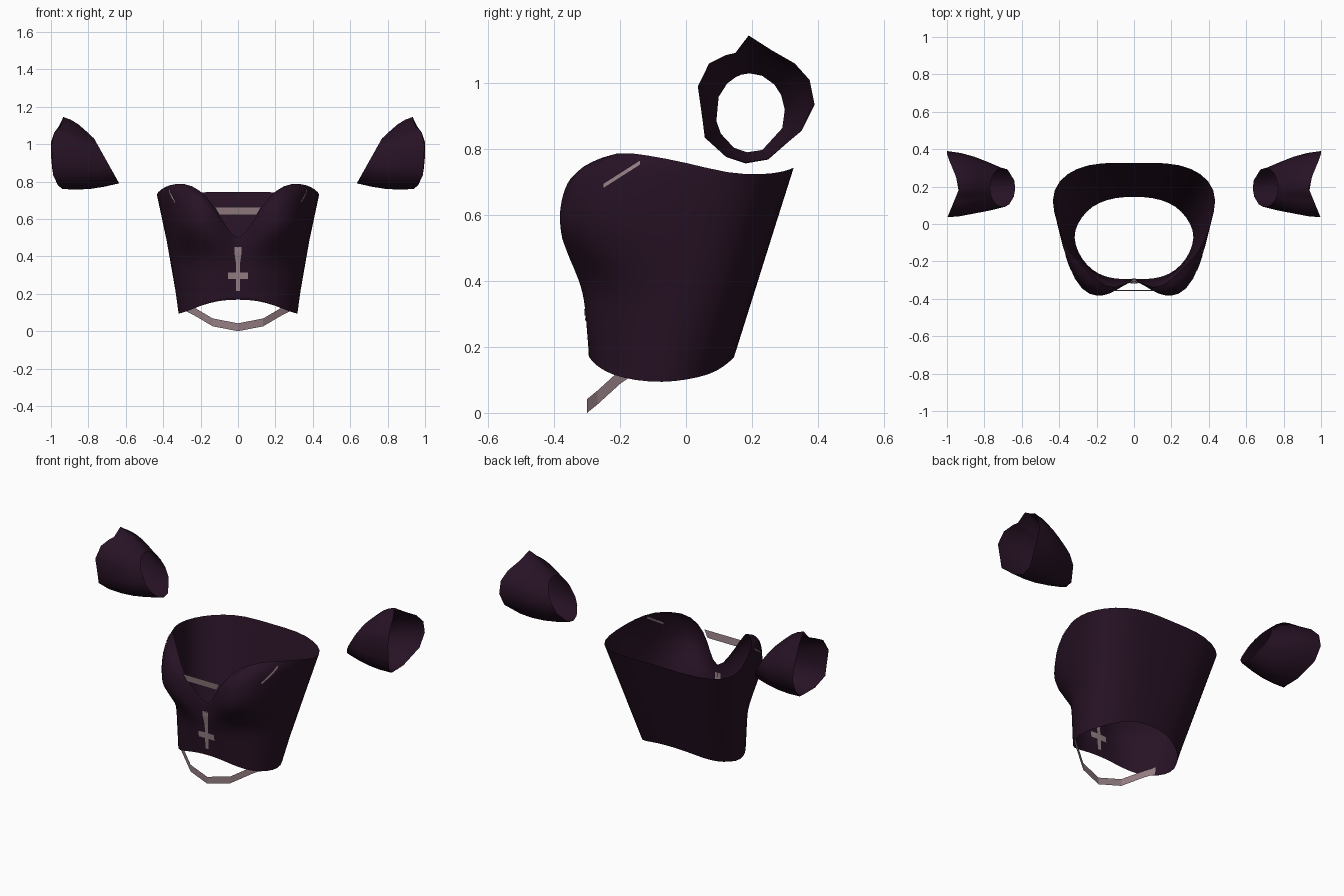
import bpy
import math
from mathutils import Vector
from mathutils.bvhtree import BVHTree

cube = bpy.data.objects.get("Cube")
if cube:
    bpy.data.objects.remove(cube, do_unlink=True)


def material(name, rgb):
    mat = bpy.data.materials.new(name)
    mat.use_nodes = True
    mat.diffuse_color = (*rgb, 1)
    bsdf = mat.node_tree.nodes["Principled BSDF"]
    bsdf.inputs["Base Color"].default_value = (*rgb, 1)
    bsdf.inputs["Roughness"].default_value = 0.8
    return mat


plum = material("dark plum cloth", (0.02, 0.006, 0.018))
rose = material("dusty rose strap", (0.30, 0.21, 0.23))


def grid(name, rows, mat, closed=False, smooth=True):
    """Skin a list of equally long point rows."""
    n = len(rows[0])
    faces = []
    for r in range(len(rows) - 1):
        for c in range(n if closed else n - 1):
            d = (c + 1) % n
            faces.append((r * n + c, r * n + d, (r + 1) * n + d, (r + 1) * n + c))
    mesh = bpy.data.meshes.new(name)
    mesh.from_pydata([tuple(p) for row in rows for p in row], [], faces)
    mesh.materials.append(mat)
    mesh.update()
    obj = bpy.data.objects.new(name, mesh)
    bpy.context.collection.objects.link(obj)
    if smooth:
        mesh.polygons.foreach_set("use_smooth", [True] * len(faces))
    return obj


def mirrored(half):
    """Close a half loop (front centre to back centre) across x."""
    return half + [Vector((-p.x, p.y, p.z)) for p in half[-2:0:-1]]


# Bodice: hem and neckline, front centre round the left side to back centre
hem = [(0, -.295, .175), (.07, -.295, .172), (.13, -.288, .16), (.19, -.268, .14),
       (.25, -.225, .115), (.3, -.155, .098), (.325, -.07, .092), (.305, 0, .1),
       (.255, .07, .115), (.19, .115, .14), (.1, .142, .165), (0, .147, .17)]
neck = [(0, -.295, .465), (.07, -.33, .57), (.13, -.345, .67), (.2, -.3, .758),
        (.29, -.21, .795), (.37, -.12, .782), (.41, 0, .76), (.447, .13, .725),
        (.405, .235, .722), (.31, .3, .732), (.18, .33, .745), (0, .325, .745)]
fullness = [0, .015, .045, .1, .15, .105, .03]


def bodice_point(col, t):
    p = Vector(hem[col]).lerp(Vector(neck[col]), t)
    s = (p.z - .35) / (neck[col][2] - .35)
    if col < len(fullness) and s > 0:
        if s < .55:
            u = s / .55
            swell = u * u * (3 - 2 * u)
        else:
            swell = math.sqrt(max(0, 1 - ((s - .55) / .45) ** 2))
        p.y -= fullness[col] * swell
    return p


steps = 14
rows = []
for i in range(steps + 1):
    u = i / steps
    t = .5 * u + .5 * math.sin(u * math.pi / 2)
    rows.append(mirrored([bodice_point(c, t) for c in range(len(hem))]))
bodice = grid("bodice", rows, plum, closed=True)
sub = bodice.modifiers.new("soft cloth", "SUBSURF")
sub.levels = sub.render_levels = 1

# Sleeve cuffs: slanted tubes with a peaked, flared outer rim (y, z outline)
flare = [(.19, 1.145), (.26, 1.1), (.33, 1.06), (.375, 1.01), (.39, .935),
         (.35, .855), (.25, .772), (.18, .76), (.12, .78), (.057, .835),
         (.05, .89), (.036, .99), (.07, 1.06), (.12, 1.085), (.15, 1.092)]
cuff_y, cuff_z = .195, .92
for side, label in ((1, "left"), (-1, "right")):
    outer, inner = [], []
    for y, z in flare:
        outer.append(Vector((.93 + .07 * min(1, abs(y - .2) / .17), y, z)))
        a = math.atan2(z - cuff_z, y - cuff_y)
        iz = .91 + .12 * math.sin(a)
        inner.append(Vector((.635 + (iz - .79) * .56, cuff_y + .105 * math.cos(a), iz)))
    rings = []
    for k in range(5):
        t = k / 4
        ring = []
        for a, b in zip(inner, outer):
            p = a.lerp(b, t)
            out = Vector((0, p.y - cuff_y, p.z - cuff_z))
            p += out * .1 * math.sin(math.pi * t)
            p.x *= side
            ring.append(p)
        rings.append(ring)
    grid(label + "_cuff", rings, plum, closed=True)

# Strap across the open neckline
grid("neck_strap", [[(-.1, -.352, .622), (.1, -.352, .622)],
                    [(-.125, -.358, .665), (.125, -.358, .665)]], rose, smooth=False)

# Hanging band below the front hem
band = [Vector((.29, -.165, .112)), Vector((.24, -.2, .088)),
        Vector((.135, -.268, .026)), Vector((0, -.3, 0))]
band += [Vector((-p.x, p.y, p.z)) for p in band[-2::-1]]
grid("hanging_band", [band, [p + Vector((0, 0, .042)) for p in band]], rose, smooth=False)

# Thin trim laid on both faces of the cloth
bpy.context.view_layer.update()
surface = BVHTree.FromObject(bodice, bpy.context.evaluated_depsgraph_get())


def lay(name, points, direction, rows_of=2):
    """Project pairs of points along a direction onto the bodice."""
    d = Vector(direction)
    for word, lift in (("outer", -.004), ("inner", .004)):
        hits = []
        for p in points:
            hit = surface.ray_cast(Vector(p), d)[0]
            hits.append((hit if hit else Vector(p) + d) + d * lift)
        pairs = [hits[i:i + rows_of] for i in range(0, len(hits), rows_of)]
        grid(name + "_" + word, pairs, rose, smooth=False)


cord = [(.45, .018), (.42, .019), (.37, .012), (.32, .01), (.27, .012), (.215, .01)]
lay("front_cord", [(s * w, -1, z) for z, w in cord for s in (-1, 1)], (0, 1, 0))
lay("cord_cross", [(x, -1, z) for x in (-.053, -.02, .02, .053)
                   for z in (.28, .315)], (0, 1, 0))
for side, label in ((1, "left"), (-1, "right")):
    lay(label + "_side_strap", [(side, -.25 + .11 * t, .683 + .07 * t + w)
                                for t in (0, .33, .67, 1) for w in (0, .012)],
        (-side, 0, 0))
